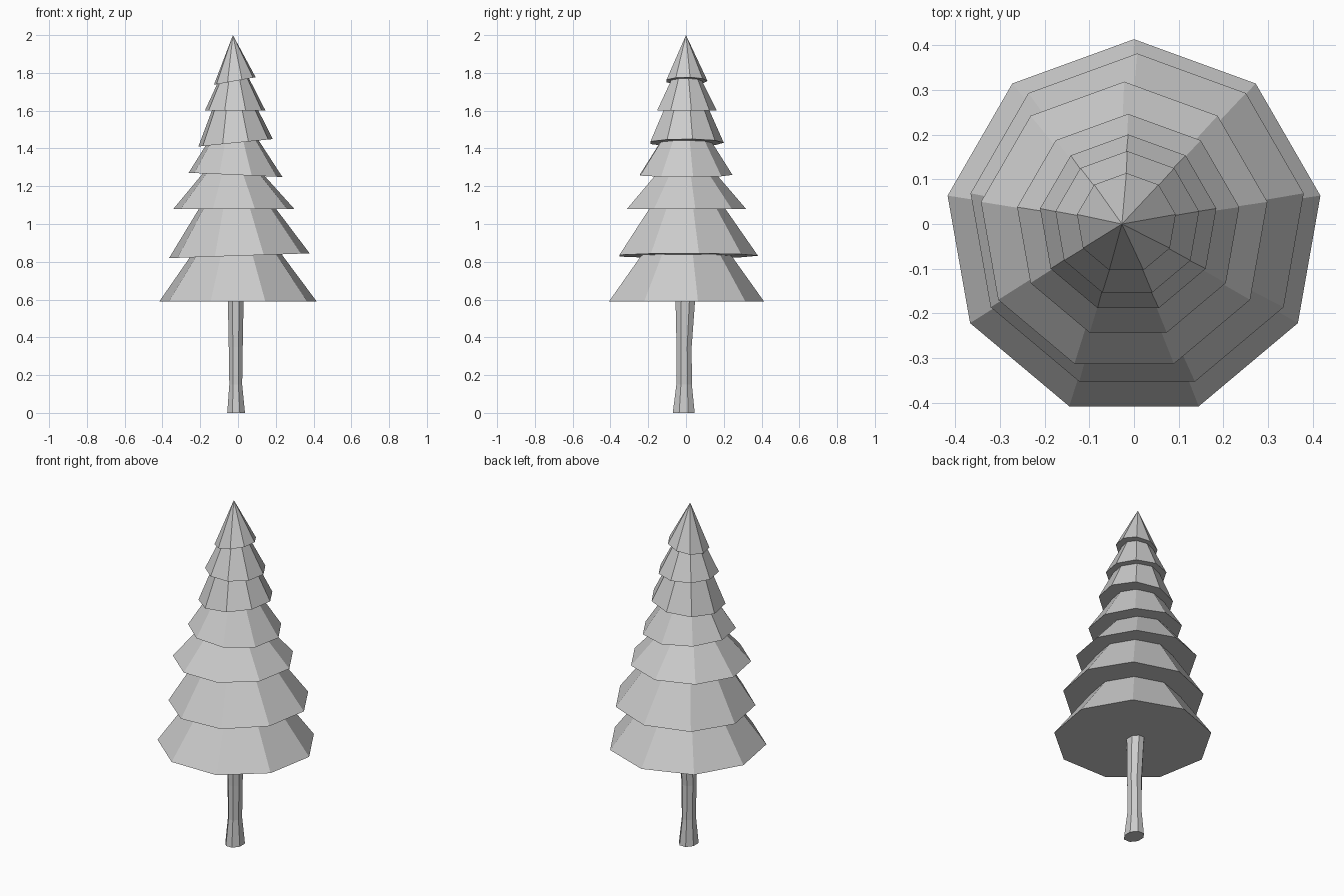
import bpy, bmesh
from math import sin, cos, pi

if "Cube" in bpy.data.objects:
    bpy.data.objects.remove(bpy.data.objects["Cube"])


def make_object(name, bm):
    bmesh.ops.recalc_face_normals(bm, faces=bm.faces[:])
    mesh = bpy.data.meshes.new(name)
    bm.to_mesh(mesh)
    bm.free()
    obj = bpy.data.objects.new(name, mesh)
    bpy.context.collection.objects.link(obj)
    return obj


def ring(bm, n, cx, cy, z, rx, ry, start, tilt=0.0):
    """Ring of n vertices; tilt is the rise in z per unit of x."""
    verts = []
    for i in range(n):
        a = start + 2 * pi * i / n
        dx, dy = rx * cos(a), ry * sin(a)
        verts.append(bm.verts.new((cx + dx, cy + dy, z + tilt * dx)))
    return verts


# Foliage: nine-sided cones, some with a tilted rim
# centre x, centre y, rim z, radius, tilt, apex x, apex z
tiers = [
    (0.000, -0.010, 0.59, 0.423, 0.000, -0.015, 1.17),
    (0.007, 0.003, 0.832, 0.378, 0.034, -0.025, 1.38),
    (-0.022, -0.007, 1.08, 0.325, 0.000, -0.035, 1.45),
    (-0.013, -0.006, 1.26, 0.252, -0.045, -0.025, 1.65),
    (-0.013, 0.000, 1.43, 0.200, 0.100, -0.033, 1.88),
    (-0.015, 0.000, 1.60, 0.163, 0.000, -0.023, 1.93),
    (-0.017, 0.002, 1.757, 0.112, 0.180, -0.027, 2.00),
]
for k, (cx, cy, z, r, tilt, ax, az) in enumerate(tiers, 1):
    bm = bmesh.new()
    rim = ring(bm, 9, cx, cy, z, r, r, pi / 2, tilt)
    tip = bm.verts.new((ax, 0, az))
    bm.faces.new(rim)
    for i in range(9):
        bm.faces.new((rim[i], rim[(i + 1) % 9], tip))
    make_object(f"foliage_tier_{k}", bm)

# Trunk: eight-sided loft, flared at the foot and slightly at the top
# centre x, centre y, z, half width x, half width y
sections = [
    (-0.010, -0.012, 0.00, 0.047, 0.058),
    (-0.012, -0.010, 0.15, 0.034, 0.041),
    (-0.012, -0.010, 0.35, 0.037, 0.040),
    (-0.012, -0.003, 0.62, 0.042, 0.053),
]
bm = bmesh.new()
c = cos(pi / 8)
rings = [ring(bm, 8, x, y, z, rx / c, ry / c, pi / 8)
         for x, y, z, rx, ry in sections]
for lo, hi in zip(rings, rings[1:]):
    for i in range(8):
        j = (i + 1) % 8
        bm.faces.new((lo[i], lo[j], hi[j], hi[i]))
bm.faces.new(rings[0])
bm.faces.new(rings[-1])
make_object("trunk", bm)
